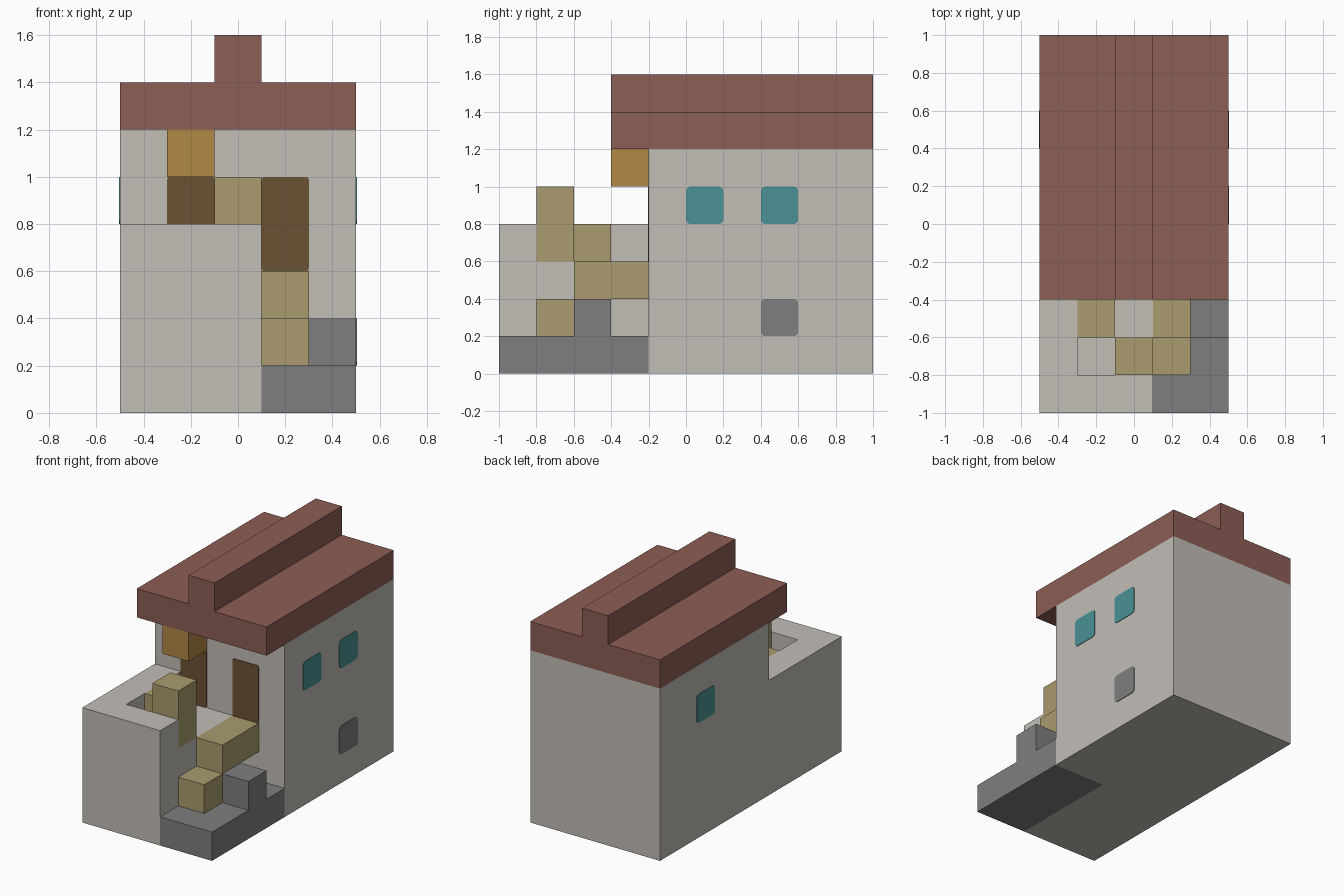
import bpy, bmesh, math
from mathutils import Vector

cube = bpy.data.objects.get("Cube")
if cube:
    bpy.data.objects.remove(cube, do_unlink=True)


def material(name, r, g, b):
    m = bpy.data.materials.new(name)
    m.use_nodes = True
    m.diffuse_color = (r, g, b, 1)
    m.node_tree.nodes["Principled BSDF"].inputs["Base Color"].default_value = (r, g, b, 1)
    return m


plaster = material("plaster", 0.54, 0.51, 0.47)
tile = material("roof_tile", 0.265, 0.112, 0.091)
sandstone = material("sandstone", 0.405, 0.33, 0.157)
stone = material("grey_stone", 0.21, 0.21, 0.21)
wood = material("dark_wood", 0.145, 0.083, 0.033)
amber = material("amber", 0.44, 0.246, 0.06)
glass = material("teal_glass", 0.067, 0.285, 0.297)


def prism(name, mat, points, push):
    """Solid made by sweeping a flat outline along the push vector."""
    bm = bmesh.new()
    face = bm.faces.new([bm.verts.new(p) for p in points])
    swept = bmesh.ops.extrude_face_region(bm, geom=[face])["geom"]
    bmesh.ops.translate(bm, vec=push, verts=[v for v in swept if isinstance(v, bmesh.types.BMVert)])
    # the starting face is kept by the sweep, so the solid is closed
    bmesh.ops.recalc_face_normals(bm, faces=bm.faces)
    mesh = bpy.data.meshes.new(name)
    bm.to_mesh(mesh)
    bm.free()
    mesh.materials.append(mat)
    obj = bpy.data.objects.new(name, mesh)
    bpy.context.collection.objects.link(obj)
    return obj


def box(name, mat, x, y, z):
    outline = [(x[0], y[0], z[0]), (x[1], y[0], z[0]), (x[1], y[1], z[0]), (x[0], y[1], z[0])]
    return prism(name, mat, outline, Vector((0, 0, z[1] - z[0])))


def panel(name, mat, centre, across, normal, width, height, radius=0.025):
    """Thin plate with rounded corners, standing upright on a wall."""
    points = []
    for i, (sx, sz) in enumerate([(1, 1), (-1, 1), (-1, -1), (1, -1)]):
        for step in range(4):
            a = math.radians(90 * i + 30 * step)
            u = sx * (width / 2 - radius) + radius * math.cos(a)
            w = sz * (height / 2 - radius) + radius * math.sin(a)
            points.append(Vector(centre) + Vector(across) * u + Vector((0, 0, w)))
    return prism(name, mat, points, Vector(normal) * 0.004)


# House body and stepped roof
box("house_walls", plaster, (-0.5, 0.5), (-0.2, 1), (0, 1.2))
half = [(0.5, 1.2), (0.5, 1.4), (0.1, 1.4), (0.1, 1.6)]
profile = half + [(-x, z) for x, z in reversed(half)]
prism("roof", tile, [(x, -0.4, z) for x, z in profile], Vector((0, 1.4, 0)))

# Terrace with its L-shaped parapet
box("terrace_base", plaster, (-0.5, 0.1), (-1, -0.2), (0, 0.6))
parapet = [(-0.5, -1), (0.1, -1), (0.1, -0.8), (-0.3, -0.8), (-0.3, -0.2), (-0.5, -0.2)]
prism("terrace_parapet", plaster, [(x, y, 0.6) for x, y in parapet], Vector((0, 0, 0.2)))

# Terrace blocks and hanging lantern
box("tall_block", sandstone, (-0.1, 0.1), (-0.8, -0.6), (0.6, 1))
box("low_block", sandstone, (-0.3, -0.1), (-0.6, -0.4), (0.6, 0.8))
box("door_lantern", amber, (-0.3, -0.1), (-0.4, -0.2), (1, 1.2))

# Outdoor stairs on their stone footing
box("stone_footing", stone, (0.1, 0.5), (-1, -0.2), (0, 0.2))
box("stone_support", stone, (0.1, 0.5), (-0.6, -0.4), (0.2, 0.4))
box("lower_step", sandstone, (0.1, 0.3), (-0.8, -0.6), (0.2, 0.4))
box("upper_step", sandstone, (0.1, 0.3), (-0.6, -0.2), (0.4, 0.6))

# Doors
for side, x in (("right", -0.2), ("left", 0.2)):
    panel(side + "_door", wood, (x, -0.2, 0.8), (1, 0, 0), (0, -1, 0), 0.2, 0.4, 0.012)

# Windows and vent
for name, mat, side, y, z in (
    ("left_front_window", glass, 1, 0.1, 0.9),
    ("left_rear_window", glass, 1, 0.5, 0.9),
    ("left_vent", stone, 1, 0.5, 0.3),
    ("right_window", glass, -1, 0.5, 0.9),
):
    panel(name, mat, (side * 0.5, y, z), (0, 1, 0), (side, 0, 0), 0.2, 0.2)
